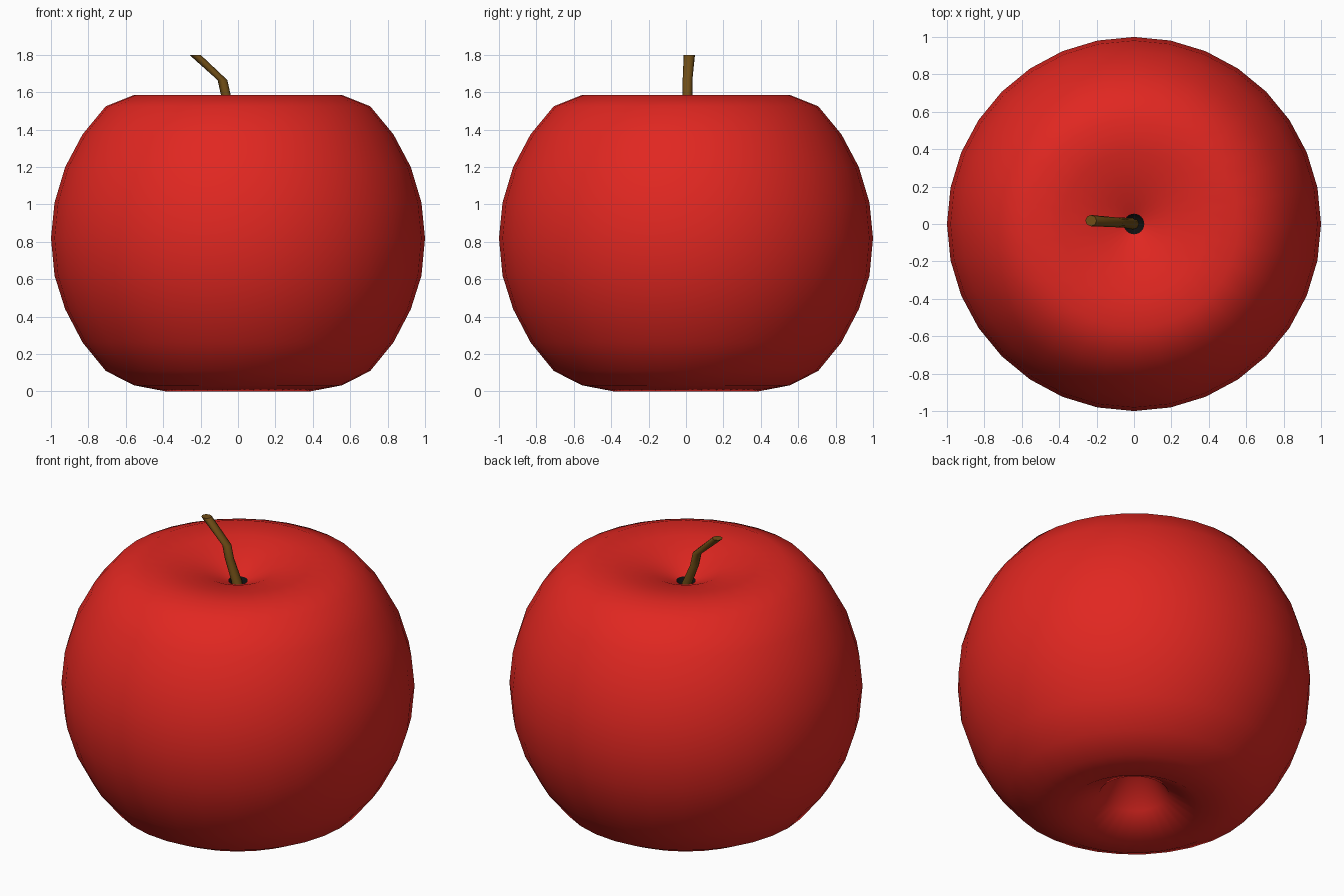
import bpy, bmesh
from math import cos, sin, pi

if "Cube" in bpy.data.objects:
    bpy.data.objects.remove(bpy.data.objects["Cube"])


def material(name, rgb):
    m = bpy.data.materials.new(name)
    m.diffuse_color = (*rgb, 1)
    m.use_nodes = True
    m.node_tree.nodes["Principled BSDF"].inputs["Base Color"].default_value = m.diffuse_color
    return m


def loft(name, rings, sides, mat, cap_start=False, cap_end=False):
    """Skin horizontal rings (x, y, z, radius); radius 0 makes a single pole point."""
    bm = bmesh.new()
    loops = []
    for x, y, z, r in rings:
        n = sides if r > 0 else 1
        loops.append([bm.verts.new((x + r * cos(2 * pi * i / sides),
                                    y + r * sin(2 * pi * i / sides), z)) for i in range(n)])
    for a, b in zip(loops, loops[1:]):
        for i in range(sides):
            j = (i + 1) % sides
            if len(a) == 1:
                bm.faces.new((a[0], b[j], b[i]))
            elif len(b) == 1:
                bm.faces.new((a[i], a[j], b[0]))
            else:
                bm.faces.new((a[i], a[j], b[j], b[i]))
    if cap_start:
        bm.faces.new(loops[0][::-1])
    if cap_end:
        bm.faces.new(loops[-1])
    me = bpy.data.meshes.new(name)
    bm.to_mesh(me)
    bm.free()
    me.materials.append(mat)
    ob = bpy.data.objects.new(name, me)
    bpy.context.collection.objects.link(ob)
    for p in me.polygons:
        p.use_smooth = len(p.vertices) <= 4
    return ob


red = material("apple_red", (0.75, 0.02, 0.015))
brown = material("stem_brown", (0.16, 0.075, 0.008))
black = material("hollow_black", (0.005, 0.005, 0.005))

# Apple flesh: (radius, z) from the deep bottom dimple up to the stem hole
profile = [(0, 0.48), (0.195, 0.10), (0.383, 0.0), (0.556, 0.033), (0.707, 0.11),
           (0.831, 0.262), (0.924, 0.44), (0.981, 0.62), (1.0, 0.82), (0.981, 1.01),
           (0.924, 1.20), (0.831, 1.375), (0.707, 1.525), (0.556, 1.585),
           (0.383, 1.573), (0.195, 1.53), (0.055, 1.468)]
loft("apple_body", [(0, 0, z, r) for r, z in profile], 32, red)

# Dark hollow the stem grows out of
loft("stem_hollow", [(0, 0, 1.40, 0), (0, 0, 1.468, 0.055)], 32, black)

# Bent stem with a level cut at its tip
loft("stem", [(0.0, 0.0, 1.41, 0.03), (-0.01, 0.002, 1.46, 0.03),
              (-0.065, 0.008, 1.585, 0.026), (-0.083, 0.008, 1.665, 0.026),
              (-0.23, 0.018, 1.8, 0.03)], 8, brown, True, True)
